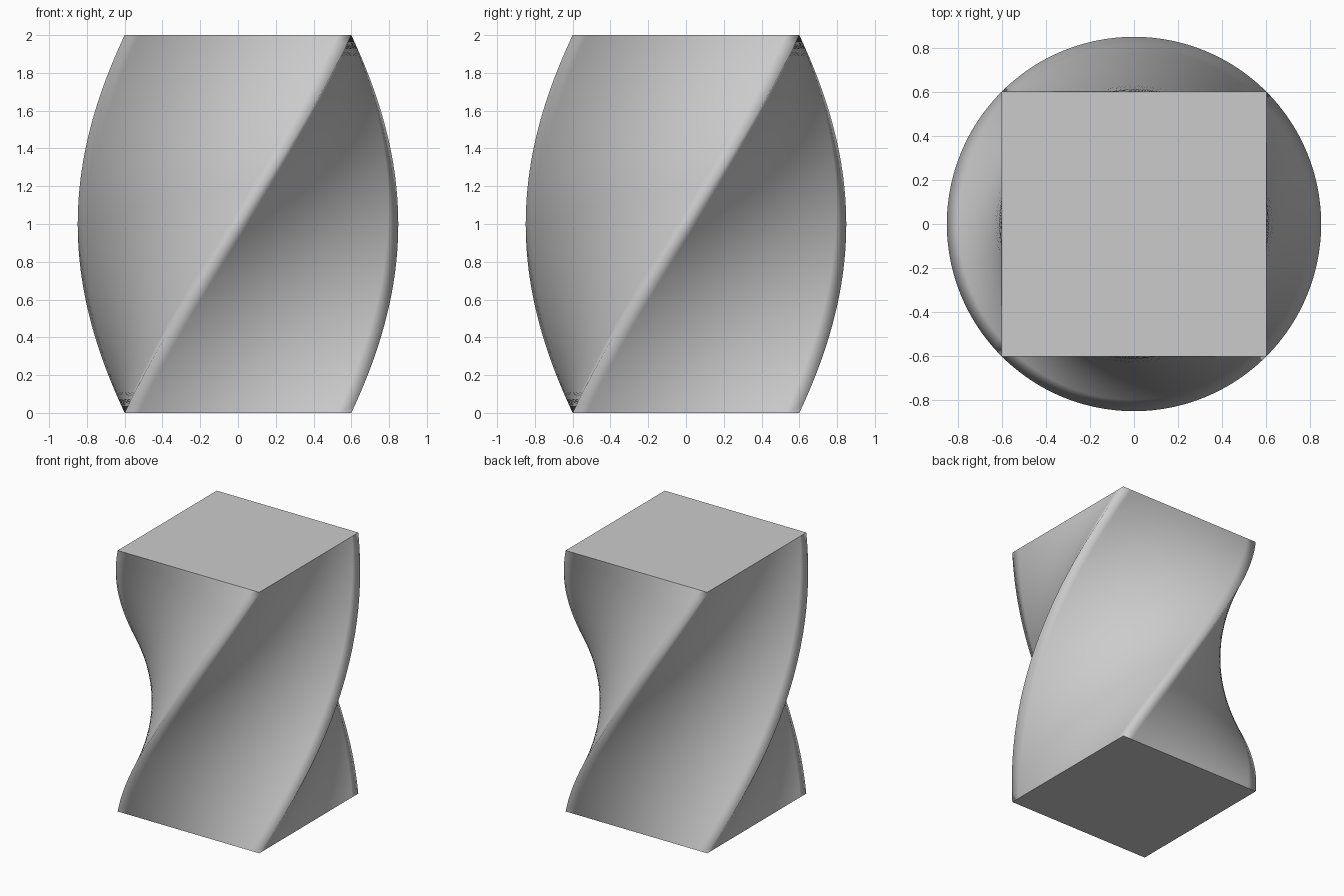
import bpy, bmesh, math
from mathutils import Matrix

old = bpy.data.objects.get("Cube")
if old:
    bpy.data.objects.remove(old, do_unlink=True)

SIDE, HEIGHT, LAYERS, CUTS = 1.2, 2.0, 48, 16
TWIST = math.pi / 2

# Single plain grey
grey = bpy.data.materials.new("light_grey")
grey.use_nodes = True
colour = (0.6, 0.6, 0.6, 1)
grey.diffuse_color = colour
grey.node_tree.nodes["Principled BSDF"].inputs["Base Color"].default_value = colour

# Square outline, each side divided evenly
h = SIDE / 2
corners = [(-h, -h), (h, -h), (h, h), (-h, h)]
outline = []
for (ax, ay), (bx, by) in zip(corners, corners[1:] + corners[:1]):
    for i in range(CUTS):
        t = i / CUTS
        outline.append((ax + (bx - ax) * t, ay + (by - ay) * t))

# Stack of outlines, turned a quarter turn from bottom to top
bm = bmesh.new()
rings = []
for layer in range(LAYERS + 1):
    t = layer / LAYERS
    turn = Matrix.Rotation(TWIST * t, 4, "Z")
    ring = [bm.verts.new((x, y, HEIGHT * t)) for x, y in outline]
    bmesh.ops.transform(bm, matrix=turn, verts=ring)
    rings.append(ring)

# Curved sides
n = len(outline)
for low, high in zip(rings, rings[1:]):
    for i in range(n):
        j = (i + 1) % n
        bm.faces.new((low[i], low[j], high[j], high[i])).smooth = True

# Flat ends
bm.faces.new(rings[0][::-1])
bm.faces.new(rings[-1])

# Crisp corner spirals and end rims
for e in bm.edges:
    if e.calc_face_angle(0) > math.radians(30):
        e.smooth = False

mesh = bpy.data.meshes.new("twisted_block")
bm.to_mesh(mesh)
bm.free()
mesh.materials.append(grey)
block = bpy.data.objects.new("twisted_block", mesh)
bpy.context.collection.objects.link(block)
